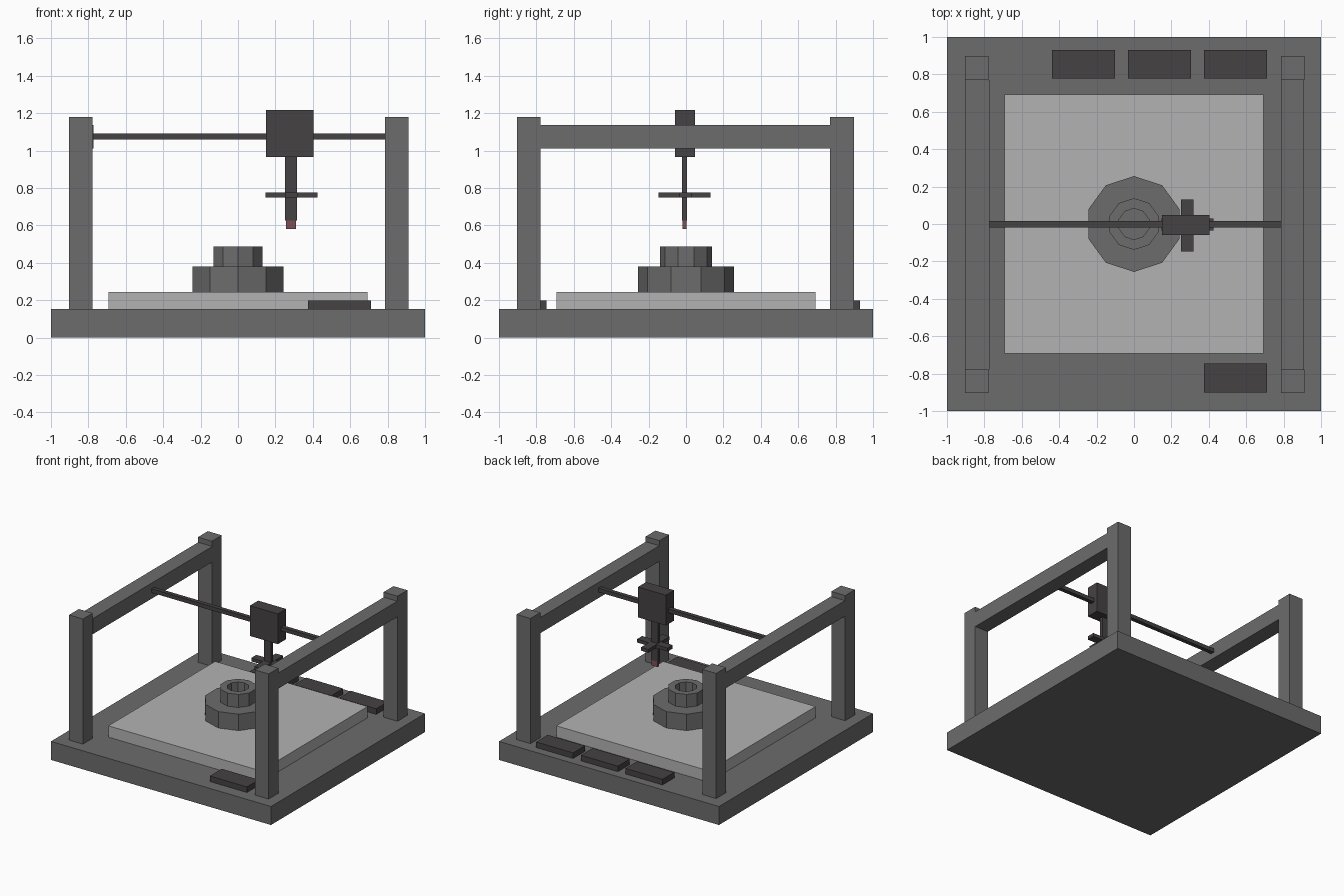
import bpy, bmesh
from math import pi, cos, sin

if "Cube" in bpy.data.objects:
    bpy.data.objects.remove(bpy.data.objects["Cube"])


def material(name, rgb):
    m = bpy.data.materials.new(name)
    m.diffuse_color = (*rgb, 1)
    m.use_nodes = True
    m.node_tree.nodes["Principled BSDF"].inputs["Base Color"].default_value = m.diffuse_color
    return m


GREY = material("frame_grey", (0.15, 0.15, 0.15))
LIGHT = material("bed_light_grey", (0.45, 0.45, 0.45))
DARK = material("dark_grey", (0.06, 0.054, 0.056))
RED = material("tip_red", (0.2, 0.08, 0.09))


def finish(name, bm, mat):
    bmesh.ops.recalc_face_normals(bm, faces=bm.faces)
    me = bpy.data.meshes.new(name)
    bm.to_mesh(me)
    bm.free()
    me.materials.append(mat)
    ob = bpy.data.objects.new(name, me)
    bpy.context.collection.objects.link(ob)
    return ob


def box(name, x, y, z, mat):
    """Box from (min, max) ranges on each axis."""
    bm = bmesh.new()
    bmesh.ops.create_cube(bm, size=1)
    for v in bm.verts:
        v.co = [r[0] if c < 0 else r[1] for c, r in zip(v.co, (x, y, z))]
    return finish(name, bm, mat)


def lathe(name, profile, sides, mat):
    """Low-poly turned solid; profile is (radius, height), radius 0 closes an end."""
    bm = bmesh.new()
    rings = []
    for r, z in profile:
        rings.append([bm.verts.new((r * cos(pi / 2 + 2 * pi * i / sides),
                                    r * sin(pi / 2 + 2 * pi * i / sides), z))
                      for i in range(sides)])
    for a, b in zip(rings, rings[1:]):
        for i in range(sides):
            j = (i + 1) % sides
            bm.faces.new((a[i], a[j], b[j], b[i]))
    bm.faces.new(rings[0])
    bm.faces.new(rings[-1])
    return finish(name, bm, mat)


# Base and print bed
box("base", (-1, 1), (-1, 1), (0, 0.152), GREY)
box("bed", (-0.693, 0.693), (-0.693, 0.693), (0.152, 0.245), LIGHT)

# Side frames: two posts and a beam each
for side, post_x, beam_x in (("left", (-0.903, -0.777), (-0.901, -0.773)),
                             ("right", (0.785, 0.911), (0.786, 0.909))):
    for end, y in (("front", (-0.903, -0.777)), ("back", (0.77, 0.898))):
        box(f"{side}_{end}_post", post_x, y, (0.152, 1.18), GREY)
    box(f"{side}_beam", beam_x, (-0.777, 0.77), (1.01, 1.138), GREY)

# Cross rod with the carriage
box("cross_rod", (-0.773, 0.786), (-0.019, 0.015), (1.06, 1.092), DARK)
box("carriage", (0.15, 0.404), (-0.06, 0.047), (0.967, 1.216), DARK)

# Print head: stem, crossed plates and tip
box("head_stem", (0.25, 0.315), (-0.021, 0.006), (0.626, 0.967), DARK)
box("head_plate_across", (0.146, 0.424), (-0.036, 0.03), (0.748, 0.776), DARK)
box("head_plate_along", (0.251, 0.317), (-0.146, 0.132), (0.7485, 0.7765), DARK)
box("head_tip", (0.257, 0.31), (-0.019, 0.004), (0.58, 0.626), RED)

# Stepped ten-sided workpiece with a hole in the top
lathe("workpiece", [(0.256, 0.245), (0.256, 0.38), (0.138, 0.38), (0.138, 0.487),
                    (0.083, 0.487), (0.083, 0.38)], 10, GREY)

# Control blocks on the base
for i, x in enumerate((-0.438, -0.032, 0.375)):
    box(f"back_control_{i + 1}", (x, x + 0.337), (0.778, 0.93), (0.152, 0.198), DARK)
box("front_control", (0.375, 0.712), (-0.901, -0.747), (0.152, 0.198), DARK)
